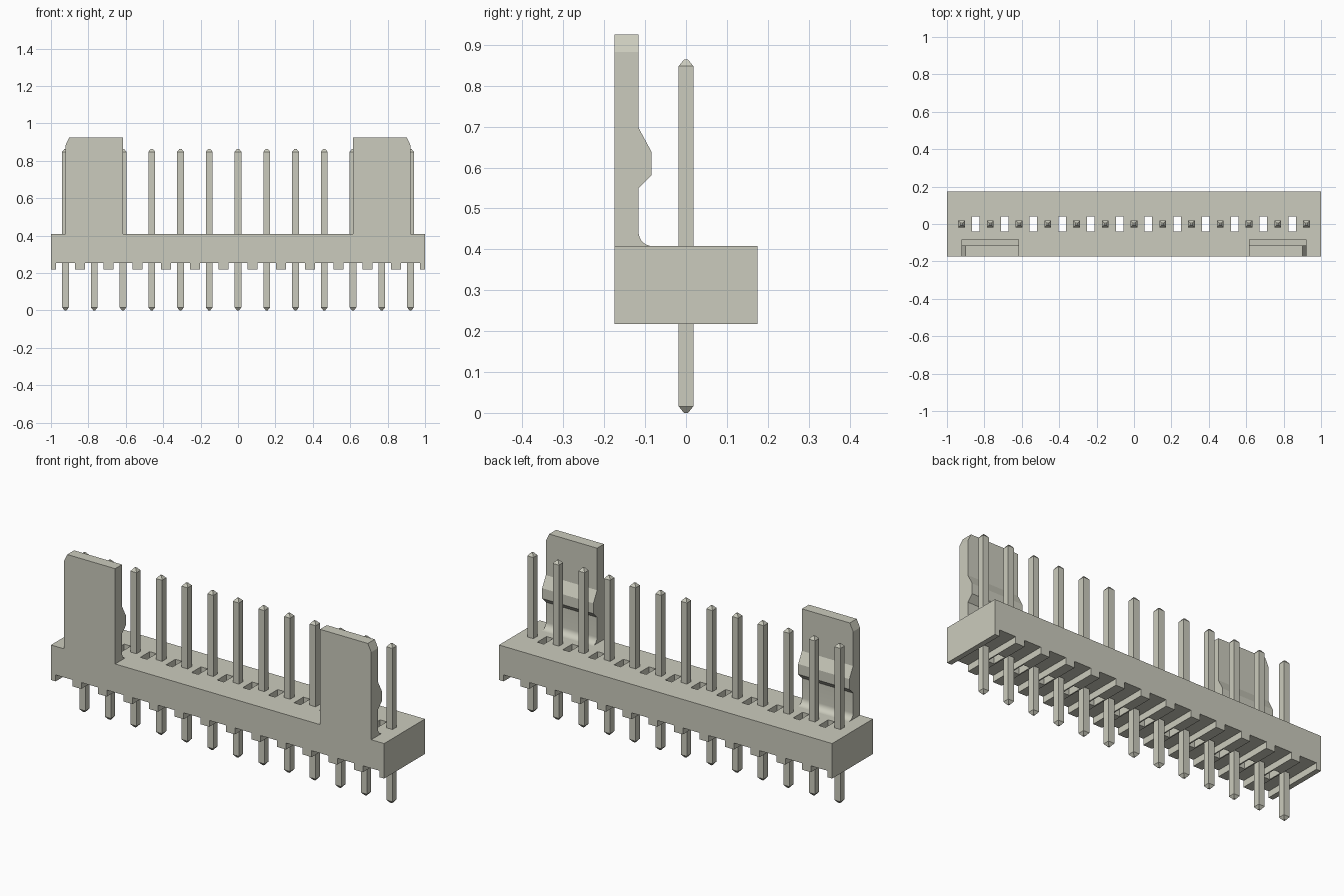
import bpy, bmesh, math
from mathutils import Vector

cube = bpy.data.objects.get("Cube")
if cube:
    bpy.data.objects.remove(cube, do_unlink=True)

PINS = 13
PITCH = 0.1537
HALF_DEPTH = 0.175
FLOOR, DECK = 0.218, 0.408

ivory = bpy.data.materials.new("ivory_grey")
ivory.use_nodes = True
colour = (0.60, 0.60, 0.51, 1)
ivory.diffuse_color = colour
ivory.node_tree.nodes["Principled BSDF"].inputs["Base Color"].default_value = colour


def finish(bm, name):
    bmesh.ops.recalc_face_normals(bm, faces=bm.faces)
    mesh = bpy.data.meshes.new(name)
    bm.to_mesh(mesh)
    bm.free()
    mesh.materials.append(ivory)
    obj = bpy.data.objects.new(name, mesh)
    bpy.context.collection.objects.link(obj)
    return obj


def add_box(bm, low, high):
    low, high = Vector(low), Vector(high)
    verts = bmesh.ops.create_cube(bm, size=1)["verts"]
    bmesh.ops.scale(bm, vec=high - low, verts=verts)
    bmesh.ops.translate(bm, vec=(low + high) / 2, verts=verts)


def pin_x(i):
    return (i - (PINS - 1) / 2) * PITCH


# Housing block, with slots under the pins and vent holes between them
bm = bmesh.new()
add_box(bm, (-1, -HALF_DEPTH, FLOOR), (1, HALF_DEPTH, DECK))
housing = finish(bm, "housing")

bm = bmesh.new()
for i in range(PINS):
    x = pin_x(i)
    add_box(bm, (x - 0.05, -0.3, 0.1), (x + 0.05, 0.3, 0.253))
    if i < PINS - 1:
        mid = x + PITCH / 2
        add_box(bm, (mid - 0.02, -0.04, 0.1), (mid + 0.02, 0.04, 0.6))
cutter = finish(bm, "housing_cutter")
cutter.hide_render = True

cut = housing.modifiers.new("slots", "BOOLEAN")
cut.operation = "DIFFERENCE"
cut.solver = "EXACT"
cut.object = cutter
bpy.context.view_layer.objects.active = housing
housing.select_set(True)
bpy.ops.object.modifier_apply(modifier=cut.name)
bpy.data.objects.remove(cutter, do_unlink=True)

# Square pins with tapered tips
sections = [(0, 0.005), (0.016, 0.018), (0.848, 0.018), (0.864, 0.005)]
corners = [(-1, -1), (1, -1), (1, 1), (-1, 1)]
for i in range(PINS):
    bm = bmesh.new()
    rings = [[bm.verts.new((pin_x(i) + sx * r, sy * r, z)) for sx, sy in corners]
             for z, r in sections]
    for lower, upper in zip(rings, rings[1:]):
        for k in range(4):
            n = (k + 1) % 4
            bm.faces.new((lower[k], lower[n], upper[n], upper[k]))
    bm.faces.new(rings[0])
    bm.faces.new(rings[-1])
    finish(bm, f"pin_{i + 1}")

# Locking tabs: side profile with a catch ridge and a filleted foot
TOP, BACK, FILLET = 0.925, -0.116, 0.034
profile = [(-HALF_DEPTH, DECK), (-HALF_DEPTH, TOP), (BACK, TOP), (BACK, 0.697),
           (-0.084, 0.638), (-0.084, 0.582), (BACK, 0.55)]
for k in range(9):
    a = math.pi + k * math.pi / 16
    profile.append((BACK + FILLET * (1 + math.cos(a)),
                    DECK + FILLET * (1 + math.sin(a))))
inner, outer = 4 * PITCH, 6 * PITCH
for side, label in ((1, "left"), (-1, "right")):
    bm = bmesh.new()
    face = bm.faces.new([bm.verts.new((side * inner, y, z)) for y, z in profile])
    moved = bmesh.ops.extrude_face_region(bm, geom=[face])["geom"]
    bmesh.ops.translate(bm, vec=(side * (outer - inner), 0, 0),
                        verts=[v for v in moved if isinstance(v, bmesh.types.BMVert)])
    # Bevel the outer top corner
    result = bmesh.ops.bisect_plane(
        bm, geom=bm.verts[:] + bm.edges[:] + bm.faces[:],
        plane_co=(side * outer, 0, TOP - 0.042),
        plane_no=(side * 0.042, 0, 0.02), clear_outer=True)
    rim = [e for e in result["geom_cut"] if isinstance(e, bmesh.types.BMEdge)]
    bmesh.ops.holes_fill(bm, edges=rim, sides=0)
    tab = finish(bm, f"{label}_locking_tab")
    bpy.ops.object.select_all(action="DESELECT")
    tab.select_set(True)
    bpy.context.view_layer.objects.active = tab
    bpy.ops.object.shade_smooth_by_angle(angle=math.radians(20))
